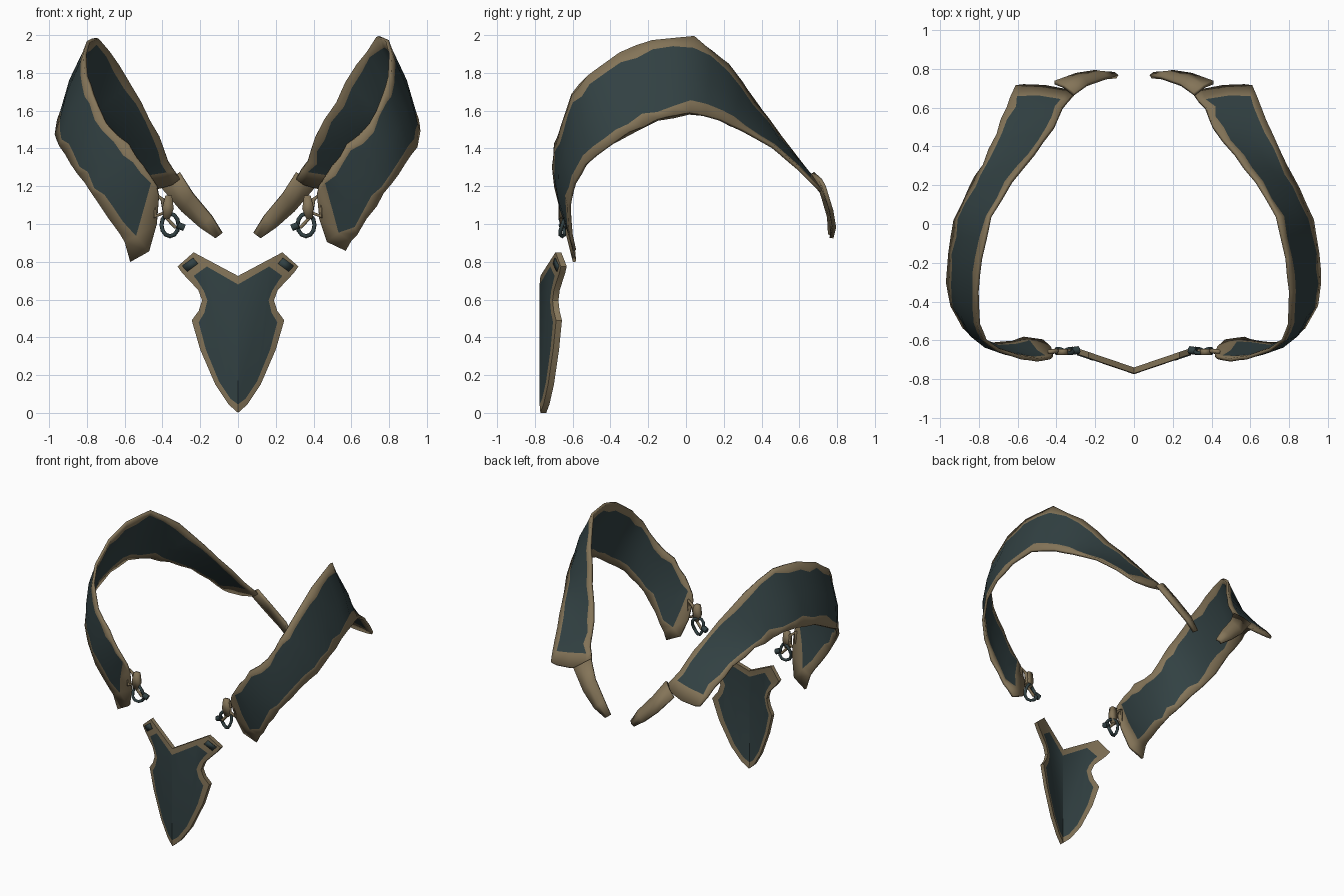
import bpy, bmesh, math, random
from mathutils import Vector

cube = bpy.data.objects.get("Cube")
if cube:
    bpy.data.objects.remove(cube, do_unlink=True)
random.seed(4)


def material(name, colour):
    mat = bpy.data.materials.new(name)
    mat.use_nodes = True
    mat.diffuse_color = (*colour, 1)
    mat.node_tree.nodes["Principled BSDF"].inputs["Base Color"].default_value = (*colour, 1)
    return mat


TEAL = material("dark teal", (.032, .053, .056))
BROWN = material("worn bronze", (.23, .175, .098))


def finish(name, bm, thickness=0):
    """Turn a bmesh into an object, with optional wall thickness."""
    mesh = bpy.data.meshes.new(name)
    bmesh.ops.recalc_face_normals(bm, faces=bm.faces)
    bm.to_mesh(mesh)
    bm.free()
    mesh.materials.append(TEAL)
    mesh.materials.append(BROWN)
    mesh.polygons.foreach_set("use_smooth", [True] * len(mesh.polygons))
    mesh.set_sharp_from_angle(angle=math.radians(35))
    obj = bpy.data.objects.new(name, mesh)
    bpy.context.collection.objects.link(obj)
    if thickness:
        mod = obj.modifiers.new("thickness", "SOLIDIFY")
        mod.thickness = thickness
        mod.offset = 0
    return obj


def grid(name, rows, thickness, is_brown):
    """Skin rows of points; is_brown(row, column) picks the trim faces."""
    bm = bmesh.new()
    verts = [[bm.verts.new(p) for p in row] for row in rows]
    for i in range(len(rows) - 1):
        for j in range(len(rows[0]) - 1):
            f = bm.faces.new((verts[i][j], verts[i][j + 1], verts[i + 1][j + 1], verts[i + 1][j]))
            f.material_index = int(is_brown(i, j))
    return finish(name, bm, thickness)


def densify(points):
    out = []
    for a, b in zip(points, points[1:]):
        out += [Vector(a), (Vector(a) + Vector(b)) / 2]
    return out + [Vector(points[-1])]


def flip(points, side):
    return [Vector((p[0] * side, p[1], p[2])) for p in points]


def wire(name, points, radius, mat, closed=False):
    curve = bpy.data.curves.new(name, "CURVE")
    curve.dimensions = "3D"
    curve.bevel_depth = radius
    curve.bevel_resolution = 1
    curve.use_fill_caps = True
    spline = curve.splines.new("POLY")
    spline.points.add(len(points) - 1)
    for sp, p in zip(spline.points, points):
        sp.co = (*p, 1)
    spline.use_cyclic_u = closed
    curve.materials.append(mat)
    obj = bpy.data.objects.new(name, curve)
    bpy.context.collection.objects.link(obj)


# Upper and lower edges of the strap, from the chest over the shoulder to the back
UPPER = [(.43, -.69, 1.2), (.5, -.7, 1.3), (.58, -.69, 1.42), (.7, -.65, 1.53), (.77, -.6, 1.68),
         (.8, -.52, 1.79), (.81, -.35, 1.9), (.79, -.18, 1.97), (.74, .04, 1.99), (.63, .22, 1.85),
         (.52, .36, 1.65), (.41, .5, 1.46), (.37, .6, 1.33), (.31, .67, 1.24)]
LOWER = [(.57, -.59, .86), (.63, -.61, .95), (.73, -.62, 1.1), (.81, -.59, 1.22), (.88, -.53, 1.31),
         (.94, -.42, 1.41), (.96, -.3, 1.48), (.95, -.15, 1.55), (.92, .02, 1.59), (.85, .18, 1.55),
         (.78, .3, 1.5), (.71, .46, 1.41), (.66, .6, 1.29), (.61, .71, 1.18)]
FRONT_PULL = (0, -.03, -.07, -.08, 0)
BACK_PULL = (0, .7, 1, .5, 0)


def strap(name, side):
    upper, lower = densify(UPPER), densify(LOWER)
    last = len(upper) - 1
    if side < 0:
        lower[0].z -= .06
    rows = []
    for i, (u, l) in enumerate(zip(upper, lower)):
        middle = 0 < i < last
        wob = (lambda s: random.uniform(-s, s)) if middle else (lambda s: 0)
        row = []
        for j, t in enumerate((wob(.02), .13 + wob(.045), .5, .86 + wob(.045), 1 + wob(.02))):
            p = u.lerp(l, t)
            # pointed chest end and rounded back end
            if i < 2:
                p.x += FRONT_PULL[j] * (1 - .4 * i)
            if i == last:
                p += Vector((0, .02, -.03)) * BACK_PULL[j]
            # gentle outward bulge through the middle
            if middle and j == 2:
                p += Vector((p.x, p.y, 0)).normalized() * .015
            row.append(p)
        rows.append(flip(row, side))
    grid(name, rows, .018, lambda i, j: j in (0, 3) or i in (0, last - 1))


# Tapered tail behind each strap
TAIL_IN = [(.31, .67, 1.27), (.24, .72, 1.16), (.14, .755, 1.04), (.085, .76, .95)]
TAIL_OUT = [(.41, .73, 1.2), (.3, .77, 1.07), (.2, .785, .98), (.12, .77, .925)]


def tail(name, side):
    rows = [flip((a, Vector(a).lerp(Vector(b), .5) + Vector((0, .01, 0)), b), side)
            for a, b in zip(TAIL_IN, TAIL_OUT)]
    grid(name, rows, .02, lambda i, j: True)


def hook(label, side):
    # Open ring of the clasp
    ring = [(.36 + .045 * math.cos(a), -.655 + .012 * math.sin(2 * a), .995 + .06 * math.sin(a))
            for a in (k * math.tau / 12 for k in range(12))]
    wire(label + "_clasp_ring", flip(ring, side), .011, TEAL, True)
    # Swivel body and the link back to the strap
    body = [[(.35, -.66, 1.15), (.385, -.66, 1.15)], [(.34, -.66, 1.08), (.4, -.66, 1.09)],
            [(.36, -.66, 1.03), (.395, -.66, 1.03)]]
    grid(label + "_clasp_body", [flip(r, side) for r in body], .03, lambda i, j: True)
    link = [(.44, -.66, 1.16), (.4, -.655, 1.13), (.39, -.655, 1.06), (.44, -.66, 1.04)]
    wire(label + "_clasp_link", flip(link, side), .012, BROWN, True)
    # Sprung pin and its head
    wire(label + "_clasp_pin", flip([(.385, -.66, 1.04), (.33, -.655, .98)], side), .01, BROWN)
    wire(label + "_pin_head", flip([(.32, -.655, .995), (.285, -.65, .98)], side), .02, TEAL)


for label, side in (("left", 1), ("right", -1)):
    strap(label + "_strap", side)
    tail(label + "_strap_tail", side)
    hook(label, side)

# Chest pendant: rim and panel outlines of one half, from notch to tip
RIM = [(0, .725), (.235, .85), (.32, .775), (.295, .74), (.21, .65), (.19, .595), (.208, .54),
       (.245, .49), (.2, .335), (.12, .15), (.05, .045), (0, 0)]
PANEL = [(0, .68), (.165, .775), (.235, .725), (.215, .7), (.18, .645), (.162, .595), (.178, .53),
         (.208, .48), (.17, .335), (.1, .165), (.04, .075), (0, .045)]
PATCH = [(.212, .79), (.238, .82), (.295, .778), (.268, .748)]


def keel(x, depth):
    return -.775 + .34 * x + depth


def pendant():
    bm = bmesh.new()
    for side in (1, -1):
        def loop(outline, depth):
            return [bm.verts.new((side * x, keel(x, depth), z)) for x, z in outline]
        front_in, front_out = loop(PANEL, 0), loop(RIM, .004)
        back_out, back_in = loop(RIM, .035), loop(PANEL, .03)
        bands = (front_in, front_out, back_out, back_in)
        for a, b in zip(bands, bands[1:]):
            for k in range(len(a) - 1):
                bm.faces.new((a[k], a[k + 1], b[k + 1], b[k])).material_index = 1
        bm.faces.new(front_in)
        bm.faces.new(back_in)
    bmesh.ops.remove_doubles(bm, verts=bm.verts, dist=.0005)
    finish("chest_pendant", bm)
    # Small inlays on the upper wings
    for label, side in (("left", 1), ("right", -1)):
        bm = bmesh.new()
        bm.faces.new([bm.verts.new((side * x, keel(x, .001), z)) for x, z in PATCH])
        finish(label + "_wing_inlay", bm, .006)


pendant()
